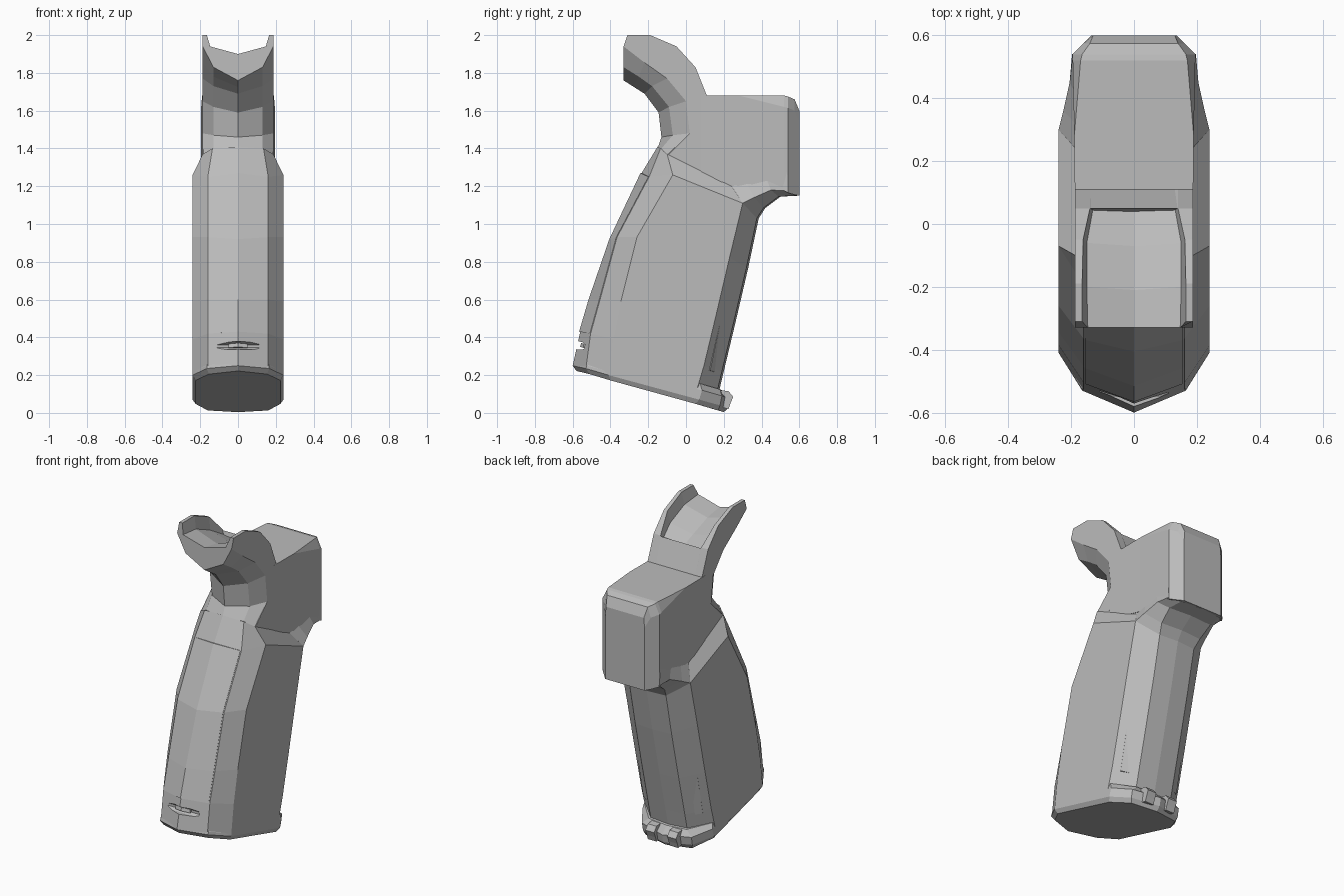
import bpy, bmesh
from mathutils import Vector

grey = bpy.data.materials.new("polymer_grey")
grey.diffuse_color = (0.5, 0.5, 0.5, 1)


def make(name, bm):
    bmesh.ops.remove_doubles(bm, verts=bm.verts, dist=0.0005)
    bmesh.ops.recalc_face_normals(bm, faces=bm.faces)
    me = bpy.data.meshes.new(name)
    bm.to_mesh(me)
    bm.free()
    me.materials.append(grey)
    ob = bpy.data.objects.new(name, me)
    bpy.context.collection.objects.link(ob)
    return ob


def loft(name, halves):
    """Skin mirrored rings; each half runs around the +x side."""
    bm = bmesh.new()
    rings = []
    for half in halves:
        left = [(-x, y, z) for x, y, z in reversed(half) if x > 0]
        rings.append([bm.verts.new(p) for p in list(half) + left])
    n = len(rings[0])
    for a, b in zip(rings, rings[1:]):
        for i in range(n):
            j = (i + 1) % n
            bm.faces.new((a[i], a[j], b[j], b[i]))
    bm.faces.new(rings[0])
    bm.faces.new(rings[-1])
    return make(name, bm)


def extrude(name, profile, hw):
    """Side profile (y, z) extruded across x."""
    bm = bmesh.new()
    a = [bm.verts.new((-hw, y, z)) for y, z in profile]
    b = [bm.verts.new((hw, y, z)) for y, z in profile]
    bm.faces.new(a)
    bm.faces.new(b)
    for i in range(len(a)):
        j = (i + 1) % len(a)
        bm.faces.new((a[i], a[j], b[j], b[i]))
    return make(name, bm)


def ring(xs, pts):
    return [(x, y, z) for x, (y, z) in zip(xs, pts)]


# Grip: front ridge, front corner, side front, side back, back corner, back centre
GX = (0, .16, .24, .24, .125, 0)
grip_pts = [
    ((-.60, .25), (-.53, .235), (-.41, .20), (.045, .08), (.15, .05), (.16, .05)),
    ((-.56, .43), (-.505, .42), (-.385, .39), (.095, .25), (.19, .22), (.20, .22)),
    ((-.51, .60), (-.455, .60), (-.345, .59), (.155, .50), (.25, .47), (.26, .47)),
    ((-.40, .92), (-.365, .93), (-.26, .93), (.23, .82), (.32, .77), (.33, .77)),
    ((-.235, 1.27), (-.195, 1.25), (-.07, 1.26), (.30, 1.11), (.375, 1.03), (.385, 1.03)),
]
shoulder = ring((0, .135, .187, .187, .14, 0),
                ((-.15, 1.41), (-.135, 1.40), (-.10, 1.37), (.24, 1.20), (.40, 1.12), (.41, 1.12)))
grip = loft("grip", [ring(GX, p) for p in grip_pts] + [shoulder])

# Front slot cut through the strap
slot = extrude("slot_cutter", [(-.62, .39), (-.55, .375), (-.53, .36), (-.53, .345), (-.55, .335), (-.62, .34)], .11)
slot.hide_render = True
slot.hide_viewport = True
cut = grip.modifiers.new("slot", 'BOOLEAN')
cut.object = slot
cut.operation = 'DIFFERENCE'
cut.solver = 'EXACT'
loft("slot_tab", [[(0, -.56, .35), (.05, -.545, .345), (.05, -.50, .335), (0, -.50, .335)],
                  [(0, -.555, .37), (.05, -.54, .365), (.05, -.50, .355), (0, -.50, .355)]])

# Base plate with chamfered underside and rear lip
BX = (0, .165, .24, .24, .17, 0)
loft("base_plate", [
    ring((0, .155, .225, .225, .16, 0),
         ((-.58, .222), (-.51, .205), (-.40, .172), (.05, .048), (.17, .013), (.20, .004))),
    ring(BX, ((-.60, .25), (-.53, .235), (-.41, .20), (.07, .07), (.18, .04), (.225, .027))),
    ring(BX, ((-.595, .268), (-.525, .25), (-.405, .22), (.085, .12), (.19, .09), (.235, .078))),
    ring((0, .16, .235, .235, .13, 0),
         ((-.59, .28), (-.52, .262), (-.40, .23), (.075, .155), (.18, .125), (.19, .12))),
])

# Rear latch
for s in (-1, 1):
    lug = extrude("latch_lug", [(.19, .03), (.225, .02), (.235, .05), (.25, .085), (.225, .115), (.18, .12)], .03)
    lug.location.x = s * .075

# Rear panel plate and front strap plate
rear = []
for t in (0, .25, .5, .75, 1):
    y, z = .105 + .175 * t, .225 + .84 * t
    b = .011 if t < .01 or t > .99 else .016
    rear.append([(0, y + b + .08, z - .02), (.12, y + b + .065, z - .02),
                 (.205, y + .023, z), (.19, y, z), (0, y, z)])
loft("rear_panel", rear)
strap = []
for p in grip_pts[1:]:
    c, e = Vector(p[0]), Vector(p[1])
    strap.append([(0, c.x - .006, c.y), (.155, e.x - .004, e.y), (.152, e.x + .02, e.y), (0, c.x + .03, c.y)])
loft("front_strap", strap)

# Horn and neck: front ridge, front corner, side, top outer, top inner, floor edge, floor centre
horn_front = [
    ((-.33, 1.76), (-.33, 1.83), (-.33, 1.94)),
    ((-.275, 1.725), (-.25, 1.78), (-.22, 1.855)),
    ((-.22, 1.69), (-.18, 1.73), (-.10, 1.77)),
    ((-.145, 1.59), (-.09, 1.62), (.0, 1.65)),
    ((-.13, 1.46), (-.07, 1.47), (.02, 1.48)),
    ((-.15, 1.40), (-.13, 1.40), (-.10, 1.36)),
]
horn_back = [
    ((-.31, 2.0), (-.31, 2.0), (-.33, 1.94), (-.33, 1.90)),
    ((-.19, 2.0), (-.19, 2.0), (-.20, 1.925), (-.21, 1.88)),
    ((-.05, 1.94), (-.05, 1.94), (-.06, 1.865), (-.07, 1.83)),
    ((.05, 1.83), (.05, 1.83), (.05, 1.80), (.06, 1.78)),
    ((.11, 1.68), (.11, 1.68), (.11, 1.68), (.11, 1.68)),
    ((.11, 1.30), (.11, 1.30), (.11, 1.30), (.11, 1.30)),
]
inner = [(.165, .147), (.165, .15), (.162, .15), (.14, .13), (.14, .13), (.14, .13)]
loft("horn", [ring((0, .13, .187, .187, i[0], i[1], 0), f + b)
              for f, b, i in zip(horn_front, horn_back, inner)])

# Body core joining horn and block
extrude("body_core", [(.02, 1.48), (.0, 1.65), (.05, 1.825), (.11, 1.68), (.2, 1.68), (.4, 1.6),
                      (.45, 1.22), (.24, 1.19), (-.10, 1.365)], .1865)

# Rear block with chamfered back edges
block = []
for y, hw, ct, top, low in ((.08, .188, .188, 1.68, 1.25), (.28, .19, .19, 1.68, 1.20),
                            (.52, .195, .17, 1.68, 1.175), (.54, .195, .165, 1.675, 1.165),
                            (.575, .16, .14, 1.66, 1.155), (.60, .135, .13, 1.60, 1.15)):
    block.append([(0, y, top), (ct, y, top), (hw, y, top - .06), (hw, y, low), (0, y, low)])
block[0][2] = (.188, .08, 1.68)
block[1][2] = (.19, .28, 1.68)
loft("rear_block", block)

# Flared tail under the block: top edge, side edge, lower edge, lower centre
TX = ((.186, .24, .125, 0), (.187, .225, .14, 0), (.188, .205, .15, 0), (.195, .197, .14, 0))
tail = [((.24, 1.20), (.30, 1.11), (.375, 1.03), (.385, 1.03)),
        ((.32, 1.22), (.36, 1.14), (.41, 1.085), (.42, 1.085)),
        ((.42, 1.25), (.45, 1.18), (.49, 1.145), (.50, 1.145)),
        ((.535, 1.28), (.54, 1.175), (.58, 1.15), (.595, 1.15))]
loft("tail_flare", [[(0, p[0][0], p[0][1])] + ring(x, p) for x, p in zip(TX, tail)])
